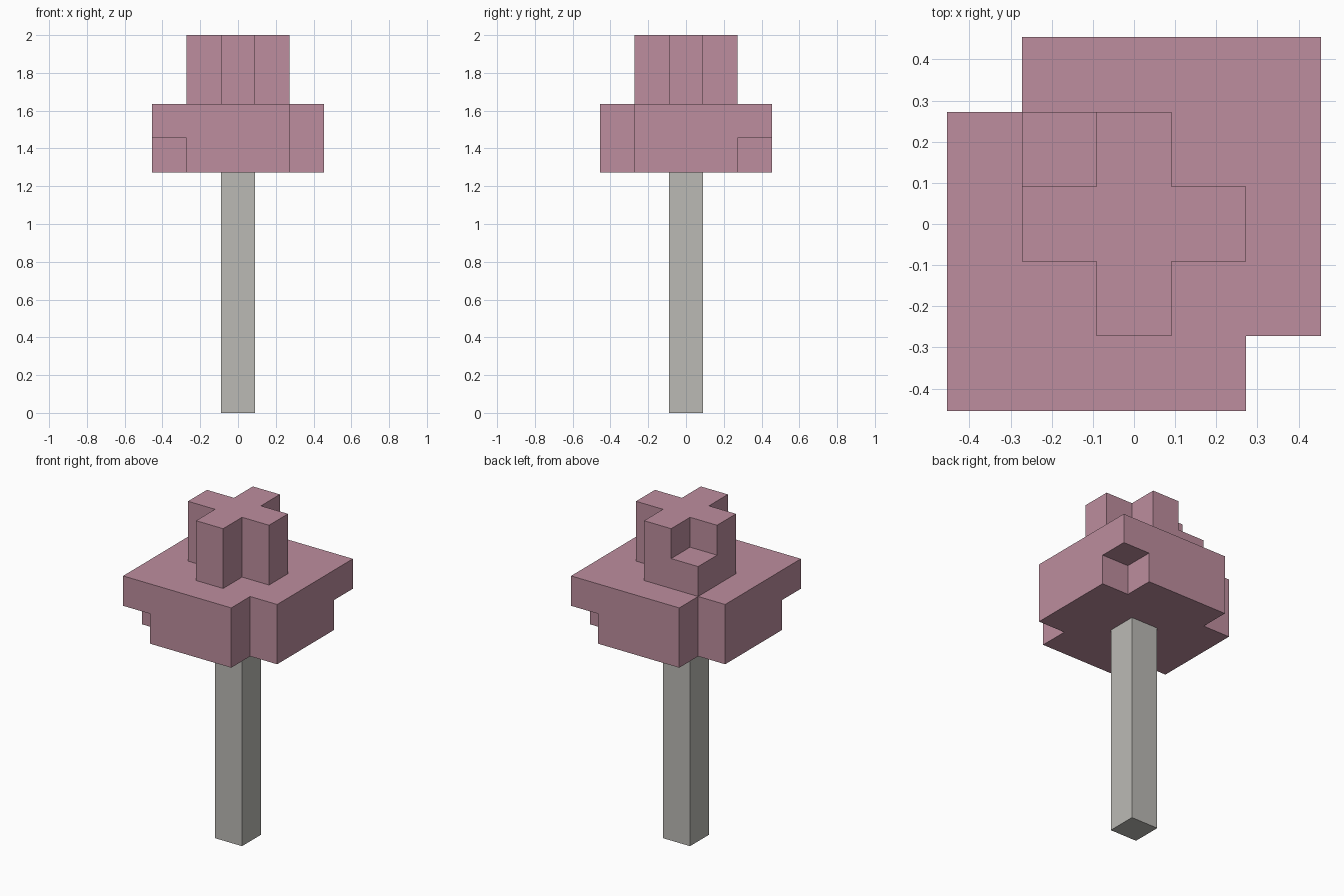
import bpy
import bmesh
from mathutils import Vector

U = 2 / 11  # one block

cube = bpy.data.objects.get("Cube")
if cube:
    bpy.data.objects.remove(cube)


def material(name, rgb):
    mat = bpy.data.materials.new(name)
    mat.use_nodes = True
    colour = (*rgb, 1)
    mat.diffuse_color = colour
    mat.node_tree.nodes["Principled BSDF"].inputs["Base Color"].default_value = colour
    return mat


def block_shell(name, cells, mat):
    """Outer skin of a set of unit blocks, with flat regions merged."""
    bm = bmesh.new()
    for cell in cells:
        centre = Vector(cell) + Vector((0, 0, 0.5))
        for axis in range(3):
            for sign in (-1, 1):
                n = Vector((0, 0, 0))
                n[axis] = sign
                if tuple(int(c) for c in Vector(cell) + n) in cells:
                    continue
                a = Vector((n.y, n.z, n.x)) / 2
                b = n.cross(a)
                corners = (-a - b, a - b, a + b, b - a)
                bm.faces.new([bm.verts.new((centre + n / 2 + c) * U) for c in corners])
    bmesh.ops.remove_doubles(bm, verts=bm.verts, dist=0.001)
    bmesh.ops.dissolve_limit(bm, angle_limit=0.01, verts=bm.verts, edges=bm.edges)
    bmesh.ops.recalc_face_normals(bm, faces=bm.faces)
    mesh = bpy.data.meshes.new(name)
    bm.to_mesh(mesh)
    bm.free()
    mesh.materials.append(mat)
    obj = bpy.data.objects.new(name, mesh)
    bpy.context.collection.objects.link(obj)


def layer(radius, z, missing):
    span = range(-radius, radius + 1)
    skip = {(sx * radius, sy * radius) for sx, sy in missing}
    return {(x, y, z) for x in span for y in span if (x, y) not in skip}


back_right, front_left = (-1, 1), (1, -1)
others = [(1, 1), (-1, -1)]
all_corners = [back_right, front_left] + others

# Foliage: wide crown of two layers, small cross-shaped tip of two layers
foliage = (layer(2, 7, all_corners) | layer(2, 8, [back_right, front_left])
           | layer(1, 9, [front_left] + others) | layer(1, 10, all_corners))
block_shell("foliage", foliage, material("dusty pink", (0.51, 0.27, 0.342)))

# Trunk
trunk = {(0, 0, z) for z in range(7)}
block_shell("trunk", trunk, material("pale grey", (0.497, 0.491, 0.462)))
